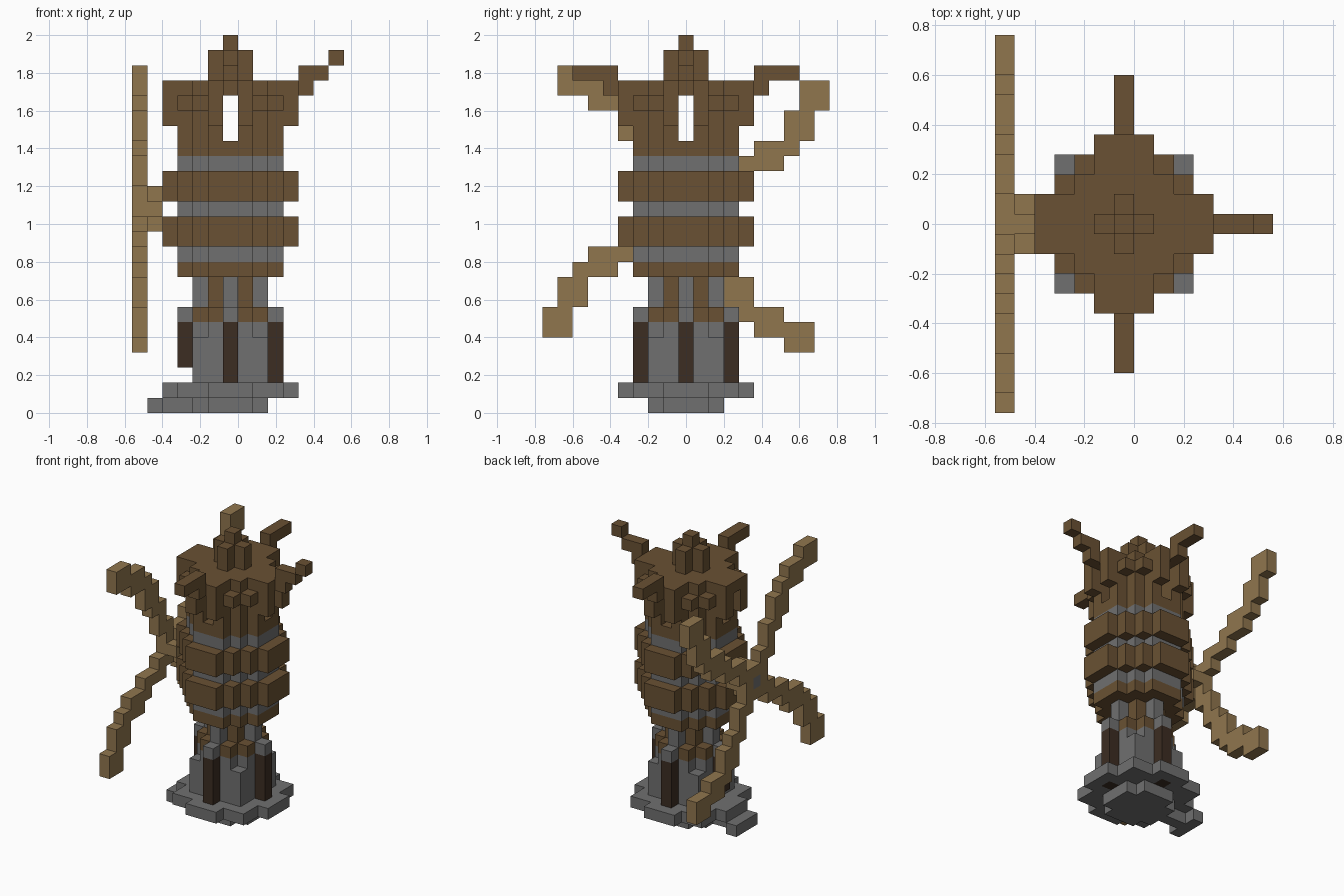
import bpy
import bmesh
from mathutils import Vector

if "Cube" in bpy.data.objects:
    bpy.data.objects.remove(bpy.data.objects["Cube"], do_unlink=True)

U = 0.08                      # block size
ORIGIN = Vector((-0.04, 0, 0.04))


def material(name, rgb):
    m = bpy.data.materials.new(name)
    m.use_nodes = True
    m.diffuse_color = (*rgb, 1)
    m.node_tree.nodes["Principled BSDF"].inputs["Base Color"].default_value = (*rgb, 1)
    return m


STONE = material("stone grey", (0.162, 0.162, 0.162))
WOOD = material("brown wood", (0.144, 0.083, 0.033))
DARK = material("dark wood", (0.045, 0.026, 0.016))
LIGHT = material("light wood", (0.28, 0.18, 0.076))

AXES = [Vector(v) for v in ((1, 0, 0), (0, 1, 0), (0, 0, 1))]


def blocks(name, cells, mat):
    """Join block cells into one object, keeping only the exposed faces."""
    cells = set(cells)
    bm = bmesh.new()
    for c in cells:
        for a in range(3):
            for s in (-1, 1):
                n = AXES[a] * s
                if tuple(int(c[t] + n[t]) for t in range(3)) in cells:
                    continue
                p, q = AXES[(a + 1) % 3], AXES[(a + 2) % 3] * s
                mid = Vector(c) + n / 2
                ring = [mid + (p * e + q * f) / 2
                        for e, f in ((-1, -1), (1, -1), (1, 1), (-1, 1))]
                bm.faces.new([bm.verts.new(v * U + ORIGIN) for v in ring])
    bmesh.ops.remove_doubles(bm, verts=bm.verts, dist=U / 100)
    mesh = bpy.data.meshes.new(name)
    bm.to_mesh(mesh)
    bm.free()
    mesh.materials.append(mat)
    obj = bpy.data.objects.new(name, mesh)
    bpy.context.collection.objects.link(obj)
    return obj


def disc(side, total):
    """Stepped round plan: a square with its corners stepped off."""
    r = range(-side, side + 1)
    return {(i, j) for i in r for j in r if abs(i) + abs(j) <= total}


def stack(plan, low, high):
    return {(i, j, k) for i, j in plan for k in range(low, high + 1)}


SMALL, MEDIUM, LARGE = disc(2, 2), disc(3, 4), disc(4, 5)
POSTS = {(3, 0), (-3, 0), (0, 3), (0, -3)}

# Foundation and door step
blocks("foundation", stack(disc(2, 3), 0, 0), STONE)
blocks("door_step", stack({(-3, 0), (-4, 0), (-5, -1), (-5, 0), (-5, 1)}, 0, 0), STONE)
blocks("base_plate", stack((disc(3, 6) | LARGE) - (POSTS - {(-3, 0)}), 1, 1), STONE)

# Lower storey with dark posts
blocks("lower_wall", stack(disc(2, 4), 2, 4) | stack(disc(2, 3), 5, 5), STONE)
posts = stack(POSTS, 1, 5) - stack({(-3, 0)}, 1, 2)
blocks("corner_posts", posts, DARK)
blocks("post_caps", stack(POSTS, 6, 6), STONE)
blocks("lower_trim", stack(disc(2, 3), 6, 6), WOOD)

# Narrow neck
diagonal = {(i, j) for i in (-1, 1) for j in (-1, 1)}
blocks("neck_wall", stack(SMALL - diagonal, 7, 8), STONE)
blocks("neck_beams", stack(diagonal, 7, 8), WOOD)

# Barrel body, alternating stone and wooden hoops
blocks("body_floor", stack(MEDIUM, 9, 9), WOOD)
for n, k in enumerate((10, 13, 16)):
    blocks(f"stone_ring_{n + 1}", stack(MEDIUM, k, k), STONE)
for n, k in enumerate((11, 14)):
    blocks(f"wooden_hoop_{n + 1}", stack(LARGE, k, k + 1), WOOD)

# Head with slots running through both ways
head = stack(MEDIUM, 17, 21)
head |= stack({c for c in LARGE if max(map(abs, c)) == 4}, 19, 21)
head |= stack(LARGE, 20, 20)
head -= {c for c in head if 18 <= c[2] <= 20 and 0 in c[:2]}
blocks("head", head, WOOD)

# Crown and horns
blocks("crown", stack(disc(1, 1), 22, 23) | {(0, 0, 24)}, WOOD)
blocks("side_horn", {(5, 0, 21), (5, 0, 22), (6, 0, 22), (7, 0, 23)}, WOOD)
for name, s in (("front_horn", -1), ("back_horn", 1)):
    blocks(name, {(0, 5 * s, 21)} | {(0, j * s, 22) for j in (5, 6, 7)}, WOOD)

# Sail hub and four curved sails turning about the axle
HUB = 13
blocks("sail_hub", {(-5, j, HUB + k) for j, k in disc(1, 1)}, LIGHT)
blocks("axle_end", {(-6, 0, HUB)}, STONE)
rows = ((1, 1), (1, 2), (2, 4), (4, 6), (5, 7), (7, 8), (7, 8), (8, 9), (8, 9))
sail = [(u, v) for v, (a, b) in enumerate(rows) for u in range(a, b + 1)]
for n in range(4):
    blocks(f"sail_{n + 1}", {(-6, u, HUB + v) for u, v in sail}, LIGHT)
    sail = [(-v, u) for u, v in sail]
